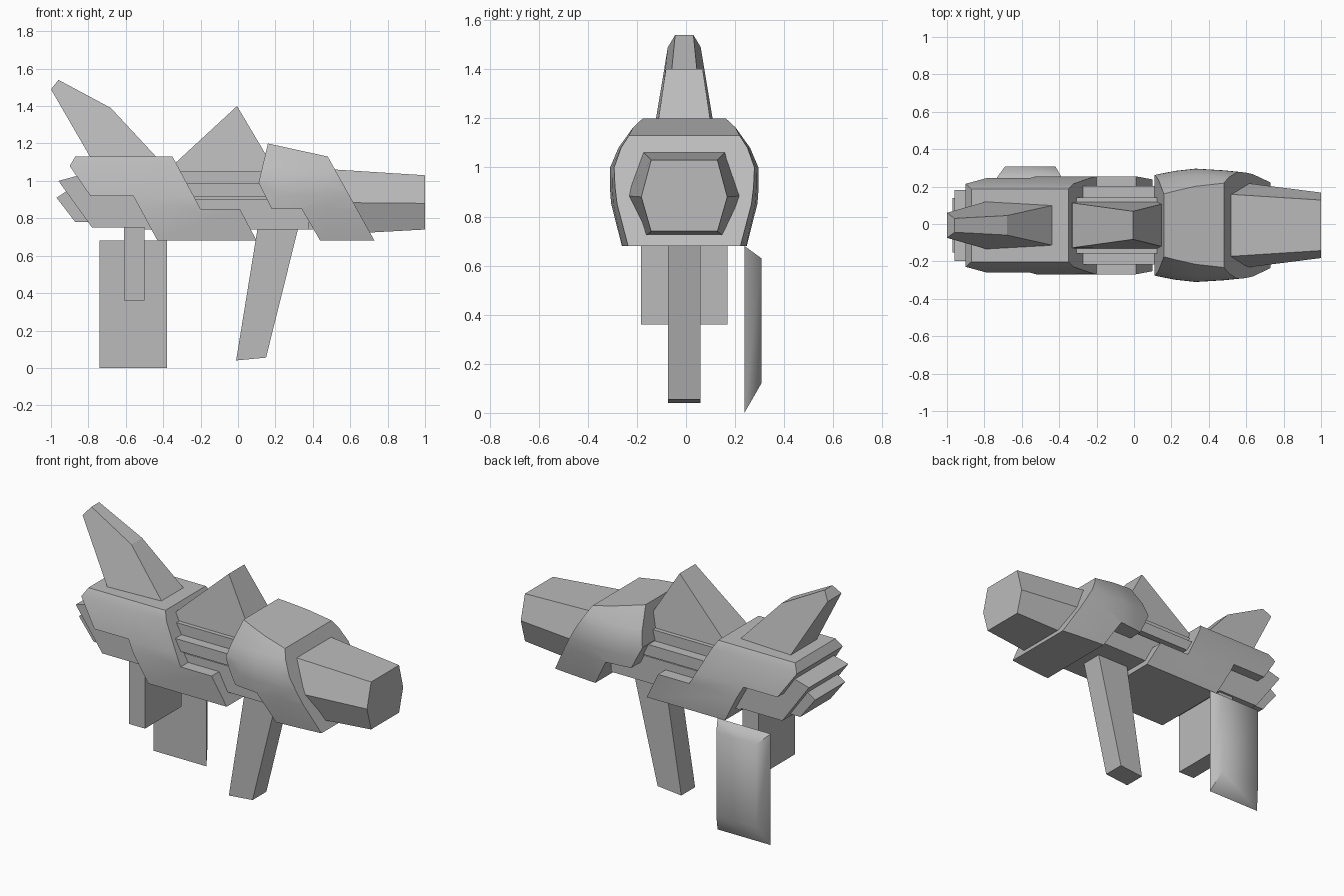
import bpy, bmesh, math

cube = bpy.data.objects.get("Cube")
if cube:
    bpy.data.objects.remove(cube, do_unlink=True)

CENTRE_Y = -0.007

grey = bpy.data.materials.new("plain_grey")
grey.use_nodes = True
colour = (0.5, 0.5, 0.5, 1)
grey.diffuse_color = colour
grey.node_tree.nodes["Principled BSDF"].inputs["Base Color"].default_value = colour


def finish(name, bm, smooth_angle=None):
    bmesh.ops.recalc_face_normals(bm, faces=bm.faces[:])
    for f in bm.faces:
        f.smooth = smooth_angle is not None
    me = bpy.data.meshes.new(name)
    bm.to_mesh(me)
    bm.free()
    if smooth_angle is not None:
        me.set_sharp_from_angle(angle=math.radians(smooth_angle))
    me.materials.append(grey)
    ob = bpy.data.objects.new(name, me)
    bpy.context.collection.objects.link(ob)
    return ob


def bridge(bm, ring_a, ring_b):
    """Close two matching loops of points into a solid."""
    a = [bm.verts.new(p) for p in ring_a]
    b = [bm.verts.new(p) for p in ring_b]
    bm.faces.new(a)
    bm.faces.new(b[::-1])
    for i in range(len(a)):
        j = (i + 1) % len(a)
        bm.faces.new((a[i], b[i], b[j], a[j]))


def slab(name, outline, width=None):
    """Side outline of (x, z) with one half width, or (x, z, half width)."""
    pts = [(p[0], p[1], width if width else p[2]) for p in outline]
    bm = bmesh.new()
    bridge(bm, [(x, CENTRE_Y - w, z) for x, z, w in pts],
           [(x, CENTRE_Y + w, z) for x, z, w in pts])
    return finish(name, bm)


def lerp_table(table, t):
    if t <= table[0][0]:
        return table[0][1]
    for (a, va), (b, vb) in zip(table, table[1:]):
        if t <= b:
            return va + (vb - va) * (t - a) / (b - a)
    return table[-1][1]


def shell(name, outline, by_height, by_length):
    """Extruded side outline whose width follows height and length tables."""
    bm = bmesh.new()
    bridge(bm, [(x, -1, z) for x, z in outline], [(x, 1, z) for x, z in outline])
    cuts = [((0, 0, z), (0, 0, 1)) for z, _ in by_height]
    cuts += [((x, 0, 0), (1, 0, 0)) for x, _ in by_length]
    for co, no in cuts:
        bmesh.ops.bisect_plane(bm, geom=bm.verts[:] + bm.edges[:] + bm.faces[:],
                               plane_co=co, plane_no=no, dist=1e-5)
    for v in bm.verts:
        w = lerp_table(by_height, v.co.z) * lerp_table(by_length, v.co.x)
        v.co.y = CENTRE_Y + math.copysign(w, v.co.y)
    return finish(name, bm, 38)


def box_outline(x0, x1, z0, z1):
    return [(x0, z0), (x1, z0), (x1, z1), (x0, z1)]


# Front and rear armour shells
shell("front_shell",
      [(0.16, 1.2), (0.48, 1.13), (0.73, 0.68), (0.44, 0.68),
       (0.34, 0.85), (0.18, 0.85), (0.11, 0.99)],
      [(0.68, 0.26), (0.85, 0.298), (0.92, 0.303), (1.0, 0.302),
       (1.08, 0.268), (1.2, 0.182)],
      [(0.11, 0.89), (0.22, 0.96), (0.33, 1.0), (0.48, 0.97), (0.63, 0.92), (0.73, 0.88)])
shell("rear_shell",
      [(-0.87, 1.13), (-0.35, 1.13), (-0.2, 0.85), (0.01, 0.85), (0.1, 0.68),
       (-0.43, 0.68), (-0.56, 0.92), (-0.79, 0.92), (-0.9, 1.08)],
      [(0.68, 0.245), (0.85, 0.262), (0.92, 0.252), (1.08, 0.222), (1.13, 0.195)],
      [(-0.9, 1.0), (-0.55, 1.0), (0.1, 1.0)])

# Six-sided tapered barrel


def hexagon(x, top, mid, bottom, half_flat, half_mid):
    ring = [(half_flat, top), (half_mid, mid), (half_flat, bottom),
            (-half_flat, bottom), (-half_mid, mid), (-half_flat, top)]
    return [(x, CENTRE_Y + y, z) for y, z in ring]


bm = bmesh.new()
bridge(bm, hexagon(0.45, 1.065, 0.885, 0.71, 0.17, 0.245),
       hexagon(1.0, 1.03, 0.88, 0.74, 0.135, 0.175))
finish("barrel", bm)

# Inner core and its stepped rails
slab("core", box_outline(-0.5, 0.4, 0.74, 1.05), 0.15)
slab("upper_rail", box_outline(-0.4, 0.25, 0.915, 0.985), 0.21)
slab("lower_rail", box_outline(-0.5, 0.38, 0.74, 0.9), 0.19)

# Stepped blocks at the tail
slab("tail_block_outer", [(-0.85, 1.03), (-0.96, 1.0), (-0.78, 0.75),
                          (-0.45, 0.75), (-0.45, 1.03)], 0.19)
slab("tail_block_inner", [(-0.88, 0.97), (-0.97, 0.91), (-0.87, 0.78),
                          (-0.6, 0.78), (-0.6, 0.97)], 0.145)

# Swept tail fin and peaked sight
slab("tail_fin", [(-0.78, 1.11, 0.13), (-1.0, 1.49, 0.067), (-0.96, 1.54, 0.037),
                  (-0.68, 1.39, 0.052), (-0.42, 1.11, 0.11)])
slab("sight_block", [(-0.34, 1.04, 0.125), (-0.33, 1.1, 0.12), (-0.005, 1.4, 0.075),
                     (0.155, 1.13, 0.115), (0.2, 1.04, 0.125)])

# Grip and rear post
slab("grip", [(0.11, 0.78), (0.33, 0.78), (0.15, 0.055), (-0.01, 0.04)], 0.067)
slab("rear_post", box_outline(-0.61, -0.5, 0.36, 0.92), 0.177)

# Side plate with sloped borders
bm = bmesh.new()
bridge(bm, [(x, 0.238, z) for x, z in box_outline(-0.74, -0.38, 0, 0.68)],
       [(x, 0.307, z) for x, z in box_outline(-0.69, -0.42, 0.12, 0.63)])
finish("side_plate", bm, 60)
